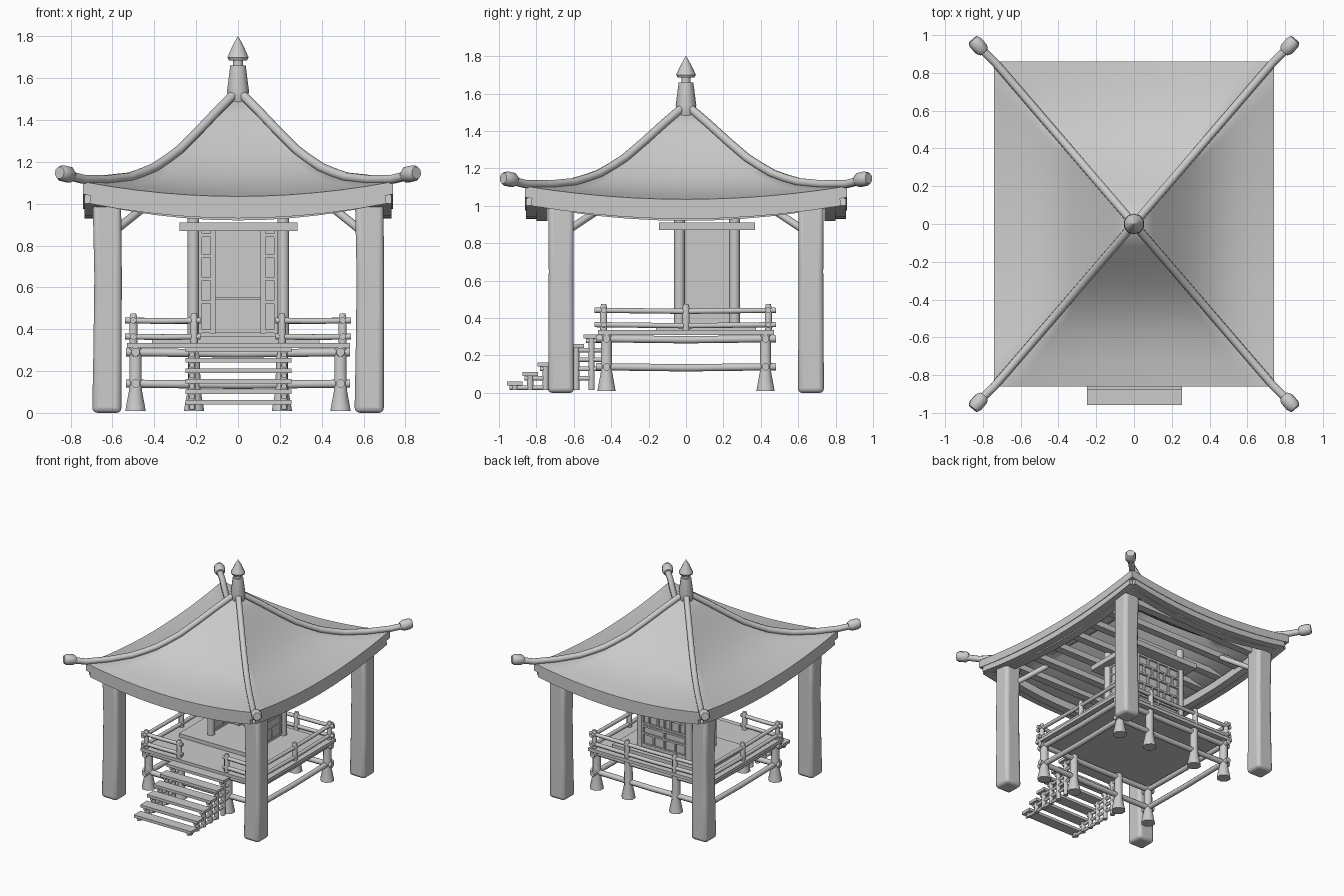
import bpy, bmesh, math
from mathutils import Vector

if "Cube" in bpy.data.objects:
    bpy.data.objects.remove(bpy.data.objects["Cube"])

mat = bpy.data.materials.new("weathered grey")
mat.diffuse_color = (0.6, 0.6, 0.6, 1)
mat.use_nodes = True
mat.node_tree.nodes["Principled BSDF"].inputs["Base Color"].default_value = mat.diffuse_color


def add(name, bm):
    bmesh.ops.recalc_face_normals(bm, faces=bm.faces)
    me = bpy.data.meshes.new(name)
    bm.to_mesh(me)
    bm.free()
    ob = bpy.data.objects.new(name, me)
    me.materials.append(mat)
    bpy.context.collection.objects.link(ob)
    return ob


def box(name, x0, x1, y0, y1, z0, z1):
    bm = bmesh.new()
    bmesh.ops.create_cube(bm, size=1)
    for v in bm.verts:
        v.co = ((x0 + x1) / 2 + v.co.x * (x1 - x0), (y0 + y1) / 2 + v.co.y * (y1 - y0),
                (z0 + z1) / 2 + v.co.z * (z1 - z0))
    return add(name, bm)


def rod(name, pts, r, n=8, phase=None):
    """Sweep an n-sided section along points; r is one radius or one per point."""
    pts = [Vector(p) for p in pts]
    rs = r if isinstance(r, (list, tuple)) else [r] * len(pts)
    phase = math.pi / n if phase is None else phase
    bm = bmesh.new()
    rings = []
    for i, p in enumerate(pts):
        t = pts[min(i + 1, len(pts) - 1)] - pts[max(i - 1, 0)]
        q = Vector((0, 0, 1)).rotation_difference(t.normalized())
        rings.append([bm.verts.new(p + q @ Vector((rs[i] * math.cos(phase + math.tau * k / n),
                                                   rs[i] * math.sin(phase + math.tau * k / n), 0)))
                      for k in range(n)])
    for a, b in zip(rings, rings[1:]):
        for k in range(n):
            bm.faces.new((a[k], a[(k + 1) % n], b[(k + 1) % n], b[k]))
    bm.faces.new(rings[0])
    bm.faces.new(rings[-1])
    return add(name, bm)


def log(name, a, b, r, bend=0.006):
    """Slightly sagging horizontal pole."""
    a, b = Vector(a), Vector(b)
    m = a.lerp(b, 0.5) - Vector((0, 0, bend))
    return rod(name, [a, m, b], r)


# Roof: concave pyramid, eaves sagging between the corners
EX, EY = 0.74, 0.86
PROFILE = [(0.02, 1.51), (0.1, 1.43), (0.19, 1.335), (0.28, 1.245), (0.34, 1.2), (0.4, 1.16),
           (0.46, 1.135), (0.52, 1.115), (0.63, 1.103), (0.74, 1.105)]
SEG = 12
bm = bmesh.new()
rings = []
for px, pz in PROFILE:
    u = px / EX
    ring = []
    for sx, sy, dx, dy in ((-1, -1, 1, 0), (1, -1, 0, 1), (1, 1, -1, 0), (-1, 1, 0, -1)):
        for k in range(SEG):
            s = 2 * k / SEG
            v = s - 1
            ring.append(bm.verts.new((u * EX * (sx + dx * s), u * EY * (sy + dy * s),
                                      pz - 0.07 * (1 - v * v) * u * u)))
    rings.append(ring)
N = SEG * 4
for a, b in zip(rings, rings[1:]):
    for k in range(N):
        bm.faces.new((a[k], a[(k + 1) % N], b[(k + 1) % N], b[k]))
bm.faces.new(rings[0])
# underside, a constant drop below the top
low = [[bm.verts.new(v.co - Vector((0, 0, 0.06))) for v in ring] for ring in rings]
for a, b in zip(low, low[1:]):
    for k in range(N):
        bm.faces.new((a[k], b[k], b[(k + 1) % N], a[(k + 1) % N]))
bm.faces.new(low[0])
for k in range(N):
    bm.faces.new((rings[-1][k], rings[-1][(k + 1) % N], low[-1][(k + 1) % N], low[-1][k]))
add("roof", bm)

# Eave boards under the rim
for s in (-1, 1):
    for inset, dz, r in ((0.035, 0.06, 0.042), (0.09, 0.07, 0.042)):
        x, y = EX - inset, EY - inset
        ts = [-1 + k / 5 for k in range(11)]
        zs = [1.105 - dz - 0.07 * (1 - t * t) - 0.015 for t in ts]
        rod("eave_board_long", [(s * x, t * y, z) for t, z in zip(ts, zs)], r, 4)
        rod("eave_board_short", [(t * x, s * y, z) for t, z in zip(ts, zs)], r, 4)

# Ceiling beams
for i in range(7):
    y = -0.63 + 0.21 * i
    box("ceiling_beam", -0.68, 0.68, y - 0.03, y + 0.03, 0.985, 1.03)

# Ridge poles with end knobs, corner pillars and braces
K = EY / EX
for sx in (-1, 1):
    for sy in (-1, 1):
        pts = [(sx * x, sy * x * K, z + 0.012) for x, z in PROFILE] + [(sx * 0.82, sy * 0.937, 1.137)]
        rod("ridge_pole", pts, 0.023)
        ends = [(0.795, 0.91, 1.135), (0.808, 0.925, 1.138), (0.84, 0.962, 1.146), (0.853, 0.977, 1.148)]
        rod("ridge_knob", [(sx * a, sy * b, c) for a, b, c in ends], [0.028, 0.04, 0.04, 0.03])
        cx, cy = sx * 0.627, sy * 0.668
        p = rod("corner_pillar", [(cx, cy, 0), (cx + 0.003, cy, 0.3), (cx + 0.006, cy, 0.65), (cx, cy, 1.03)],
                [0.099, 0.095, 0.093, 0.096], 4)
        bv = p.modifiers.new("soft_edges", 'BEVEL')
        bv.width, bv.segments, bv.limit_method, bv.angle_limit = 0.025, 3, 'ANGLE', 1.0
        rod("pillar_brace", [(sx * 0.59, sy * 0.63, 0.87), (sx * 0.44, sy * 0.45, 0.99)], 0.02)

# Finial
rod("finial_post", [(0, 0, 1.45), (0, 0, 1.48), (0, 0, 1.54), (0, 0, 1.66)], [0.035, 0.05, 0.055, 0.039], 10)
rod("finial_neck", [(0, 0, 1.65), (0, 0, 1.71)], 0.025, 10)
rod("finial_tip", [(0, 0, 1.685), (0, 0, 1.70), (0, 0, 1.75), (0, 0, 1.8)], [0.045, 0.053, 0.03, 0.002], 10)

# Platform: legs, lower poles, deck
LX, LY = 0.49, 0.425
for y in (-LY, LY):
    for x in (-LX, -0.21, 0.21, LX):
        rod("platform_leg", [(x, y, 0.01), (x, y, 0.025), (x, y, 0.11), (x, y, 0.32)],
            [0.052, 0.05, 0.033, 0.03], 8)
    for z in (0.14, 0.29):
        log("platform_pole_long", (-0.535, y, z), (0.535, y, z), 0.021)
for x in (-LX, LX):
    for z in (0.14, 0.29):
        log("platform_pole_side", (x, -0.48, z), (x, 0.48, z), 0.021)
box("platform_deck", -0.53, 0.535, -0.47, 0.47, 0.31, 0.335)
box("upper_deck", -0.41, 0.39, -0.16, 0.375, 0.335, 0.365)

# Railing, open at the front for the stairs
RX, RY = 0.50, 0.44
posts = [(s * RX, y) for s in (-1, 1) for y in (-RY, 0, RY)]
posts += [(s * 0.21, y) for s in (-1, 1) for y in (-RY, RY)]
for x, y in posts:
    rod("railing_post", [(x, y, 0.33), (x, y, 0.455), (x, y, 0.475)], [0.02, 0.02, 0.014])
for z in (0.365, 0.442):
    for s in (-1, 1):
        log("side_rail", (s * RX, -0.49, z), (s * RX, 0.48, z), 0.015)
        log("front_rail", (s * 0.18, -RY, z), (s * 0.54, -RY, z), 0.015, 0.003)
    log("back_rail", (-0.54, RY, z), (0.54, RY, z), 0.015)

# Stairs: plank treads on posts and poles
for i in range(6):
    y, z = -0.915 + 0.082 * i, 0.052 + 0.05 * i
    box("stair_tread", -0.25, 0.255, y - 0.042, y + 0.042, z - 0.012, z + 0.01)
    for x in (-0.22, 0.22):
        rod("stair_post", [(x, y, 0.015), (x, y, z)], 0.018)
        rod("stair_pole", [(x, y - 0.03, z - 0.024), (x, min(y + 0.33, -0.41), z - 0.024)], 0.013)

# Shrine cabinet: posts, cap slab, back panel
for x in (-0.213, 0.217):
    for y in (-0.035, 0.26):
        rod("shrine_post", [(x, y, 0.34), (x, y, 1.04)], 0.029, 10)
box("shrine_cap", -0.28, 0.285, -0.145, 0.37, 0.87, 0.91)
box("shrine_back_panel", -0.2, 0.2, 0.25, 0.265, 0.36, 0.875)
box("shrine_sill", -0.2, 0.2, 0.22, 0.28, 0.36, 0.385)
box("shrine_back_bar", -0.11, 0.12, 0.235, 0.25, 0.54, 0.552)

# Inner shelf ladders beside the back panel
for s in (-1, 1):
    a, b = sorted((s * 0.11, s * 0.19))
    for x in (s * 0.12, s * 0.185):
        box("shelf_upright", x - 0.012, x + 0.012, 0.17, 0.25, 0.38, 0.87)
    for z in (0.39, 0.53, 0.64, 0.75, 0.85):
        box("shelf_board", a, b, 0.17, 0.25, z - 0.008, z + 0.008)


# Lattice screens on both sides and the back
def lattice(name, u0, u1, place):
    bars = [(u0, u1, z - 0.007, z + 0.007) for z in (0.385, 0.47, 0.53, 0.55, 0.635, 0.715, 0.79, 0.86)]
    bars += [(u0 + f * (u1 - u0) - 0.007, u0 + f * (u1 - u0) + 0.007, 0.38, 0.87) for f in (0, 1)]
    for row, (z0, z1) in enumerate(((0.385, 0.47), (0.55, 0.635), (0.635, 0.715), (0.715, 0.79), (0.79, 0.86))):
        for f in ((0.3, 0.7) if row % 2 else (0.5,)):
            u = u0 + f * (u1 - u0)
            bars.append((u - 0.007, u + 0.007, z0, z1))
    for a, b, z0, z1 in bars:
        box(name, *place(a, b), z0, z1)


for x in (-0.213, 0.217):
    lattice("side_lattice", 0.005, 0.225, lambda a, b: (x - 0.008, x + 0.008, a, b))
    box("side_panel", x - 0.003, x + 0.003, 0, 0.23, 0.37, 0.87)
lattice("back_lattice", -0.19, 0.0, lambda a, b: (a, b, 0.265, 0.279))
lattice("back_lattice", 0.0, 0.19, lambda a, b: (a, b, 0.265, 0.279))

# Smooth rounded parts, keep hard edges
for ob in bpy.data.objects:
    ob.select_set(True)
bpy.context.view_layer.objects.active = bpy.data.objects["roof"]
bpy.ops.object.shade_smooth_by_angle(angle=math.radians(50))
